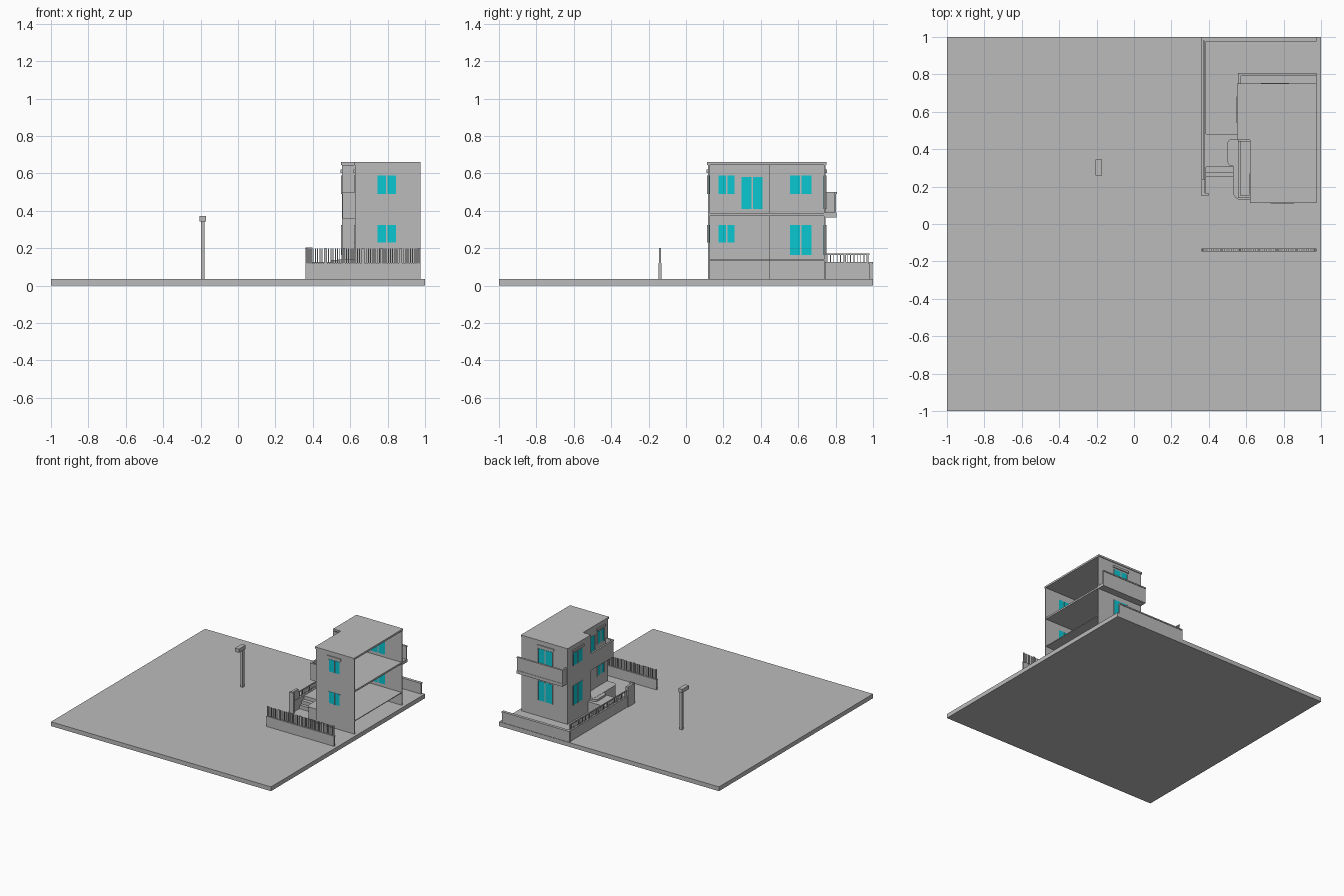
import bpy, bmesh, math

cube = bpy.data.objects.get("Cube")
if cube:
    bpy.data.objects.remove(cube, do_unlink=True)


def material(name, color):
    m = bpy.data.materials.new(name)
    m.use_nodes = True
    m.diffuse_color = (*color, 1)
    m.node_tree.nodes["Principled BSDF"].inputs["Base Color"].default_value = (*color, 1)
    return m


GREY = material("plain grey", (0.5, 0.5, 0.5))
CYAN = material("cyan glass", (0.003, 0.57, 0.65))
GROUND = 0.035
FLOOR = 0.14
ROOF = 0.645
WALL = 0.008


def finish(name, bm, mat):
    bmesh.ops.recalc_face_normals(bm, faces=bm.faces)
    mesh = bpy.data.meshes.new(name)
    bm.to_mesh(mesh)
    bm.free()
    mesh.materials.append(mat)
    obj = bpy.data.objects.new(name, mesh)
    bpy.context.collection.objects.link(obj)
    return obj


def add_box(bm, xs, ys, zs):
    verts = bmesh.ops.create_cube(bm, size=1)["verts"]
    for v in verts:
        v.co = [a + (b - a) * (c + 0.5) for (a, b), c in zip((xs, ys, zs), v.co)]


def box(name, xs, ys, zs, mat=GREY):
    bm = bmesh.new()
    add_box(bm, xs, ys, zs)
    return finish(name, bm, mat)


def prism(name, points, z0, z1):
    bm = bmesh.new()
    face = bm.faces.new([bm.verts.new((x, y, z0)) for x, y in points])
    top = bmesh.ops.extrude_face_region(bm, geom=[face])["geom"]
    bmesh.ops.translate(bm, vec=(0, 0, z1 - z0),
                        verts=[v for v in top if isinstance(v, bmesh.types.BMVert)])
    return finish(name, bm, GREY)


def arc(cx, cy, r, start):
    return [(cx + r * math.cos(math.radians(start + a)), cy + r * math.sin(math.radians(start + a)))
            for a in range(0, 91, 15)]


def pickets(name, axis, fixed, start, end, step, z0, z1, size=0.004):
    bm = bmesh.new()
    across = (fixed - size / 2, fixed + size / 2)
    for i in range(int((end - start) / step) + 1):
        p = start + i * step
        along = (p - size / 2, p + size / 2)
        xs, ys = (along, across) if axis == "x" else (across, along)
        add_box(bm, xs, ys, (z0, z1))
    return finish(name, bm, GREY)


# Ground slab
box("ground_slab", (-1, 1), (-1, 1), (0, GROUND))

# House shell, open towards +x
outline = [(0.971, 0.122), (0.629, 0.122), (0.629, 0.444), (0.559, 0.444), (0.559, 0.741), (0.971, 0.741)]
names = ["front_wall", "entrance_wall", "step_wall", "side_wall", "back_wall"]
h = WALL / 2
for name, (x0, y0), (x1, y1) in zip(names, outline, outline[1:]):
    box(name, (min(x0, x1) - h, max(x0, x1) + h), (min(y0, y1) - h, max(y0, y1) + h), (GROUND, ROOF))
prism("ground_floor", outline, FLOOR - 0.006, FLOOR)
prism("upper_floor", outline, 0.373, 0.387)
roof_outline = [(0.976, 0.112), (0.62, 0.112), (0.62, 0.45), (0.55, 0.45), (0.55, 0.751), (0.976, 0.751)]
prism("roof", roof_outline, ROOF, 0.66)


def window(name, axis, wall, a, b, z0, z1, out, lintel=False):
    """Two panes showing on both wall faces; out is the outward sign."""
    def put(part, along, depth, zs, mat):
        xs, ys = (along, depth) if axis == "x" else (depth, along)
        box(name + part, xs, ys, zs, mat)
    mid = (a + b) / 2
    skin = h + 0.002
    for part, along in (("_pane_a", (a, mid - 0.004)), ("_pane_b", (mid + 0.004, b))):
        put(part, along, (wall - skin, wall + skin), (z0, z1), CYAN)
    near, far = sorted((wall, wall + out * (h + 0.005)))
    # Slim outside frame
    put("_frame_left", (a - 0.006, a), (near, far), (z0, z1), GREY)
    put("_frame_right", (b, b + 0.006), (near, far), (z0, z1), GREY)
    put("_mullion", (mid - 0.004, mid + 0.004), (near, far), (z0, z1), GREY)
    if lintel:
        near, far = sorted((wall, wall + out * (h + 0.008)))
        put("_lintel", (a - 0.016, b + 0.01), (near, far), (z1 + 0.012, z1 + 0.03), GREY)


# Windows and glazed doors
for level, z0, z1 in (("lower", 0.23, 0.325), ("upper", 0.49, 0.59)):
    top = level == "upper"
    window(level + "_front_window", "x", 0.122, 0.747, 0.845, z0, z1, -1, top)
    window(level + "_entrance_window", "y", 0.629, 0.175, 0.26, z0, z1, -1, top)
window("balcony_door", "y", 0.629, 0.298, 0.41, 0.41, 0.58, -1)
window("lower_side_door", "y", 0.559, 0.555, 0.672, 0.165, 0.325, -1)
window("upper_side_window", "y", 0.559, 0.555, 0.672, 0.49, 0.59, -1, True)
window("lower_back_door", "x", 0.741, 0.695, 0.82, 0.165, 0.325, 1)
window("upper_back_door", "x", 0.741, 0.695, 0.82, 0.41, 0.59, 1, True)
box("entrance_door", (0.622, 0.63), (0.3, 0.41), (FLOOR, 0.325))
box("balcony_sill", (0.634, 0.64), (0.285, 0.43), (0.387, 0.391))

# Back balcony, open at the +x end
box("back_balcony_floor", (0.56, 0.975), (0.74, 0.805), (0.365, 0.39))
box("back_balcony_parapet", (0.56, 0.975), (0.793, 0.802), (0.39, 0.49))
box("back_balcony_end", (0.56, 0.568), (0.74, 0.8), (0.39, 0.49))
box("back_balcony_rail", (0.557, 0.975), (0.79, 0.806), (0.49, 0.5))
box("back_balcony_end_rail", (0.557, 0.571), (0.74, 0.79), (0.49, 0.5))

# Side balcony in the notch of the house
box("side_balcony_floor", (0.558, 0.629), (0.142, 0.444), (0.36, 0.387))
box("side_balcony_parapet", (0.558, 0.566), (0.142, 0.444), (0.387, 0.49))
box("side_balcony_end", (0.558, 0.629), (0.142, 0.15), (0.387, 0.49))
box("side_balcony_rail", (0.555, 0.569), (0.139, 0.444), (0.49, 0.5))
box("side_balcony_end_rail", (0.569, 0.629), (0.139, 0.153), (0.49, 0.5))

# Entrance porch, landing and steps
prism("porch", arc(0.57, 0.17, 0.04, 180) + [(0.628, 0.13), (0.628, 0.444), (0.53, 0.444)], GROUND, FLOOR)
prism("landing_step", [(0.56, 0.31), (0.56, 0.455)] + arc(0.525, 0.43, 0.025, 90)
      + arc(0.525, 0.335, 0.025, 180), GROUND, 0.138)
for i, y in enumerate((0.25, 0.275, 0.305)):
    box("entrance_step_%d" % (i + 1), (0.385, 0.558), (y, 0.48), (GROUND, 0.065 + i * 0.028))

# Garden walls and fences
box("back_garden_wall", (0.36, 0.976), (0.98, 0.996), (GROUND, 0.115))
box("back_garden_cap", (0.36, 0.976), (0.976, 1.0), (0.115, 0.125))
box("side_garden_wall", (0.366, 0.382), (0.15, 0.996), (GROUND, 0.115))
box("side_garden_cap", (0.362, 0.386), (0.15, 0.98), (0.115, 0.125))
pickets("side_garden_pickets", "y", 0.374, 0.25, 0.975, 0.018, 0.125, 0.168)
pickets("side_garden_posts", "y", 0.374, 0.25, 0.98, 0.12, 0.125, 0.17, 0.01)
box("side_garden_rail", (0.37, 0.378), (0.24, 0.98), (0.164, 0.171))
box("gate_pillar", (0.36, 0.398), (0.15, 0.165), (GROUND, 0.205))
box("gate_panel", (0.36, 0.38), (0.165, 0.24), (GROUND, 0.2))
box("front_fence_wall", (0.362, 0.976), (-0.146, -0.132), (GROUND, 0.112))
box("front_fence_cap", (0.36, 0.976), (-0.148, -0.13), (0.112, 0.12))
pickets("front_fence_pickets", "x", -0.139, 0.367, 0.974, 0.0118, 0.12, 0.198, 0.005)
pickets("front_fence_posts", "x", -0.139, 0.367, 0.974, 0.1, 0.12, 0.2, 0.009)

# Street lamp
box("lamp_pole", (-0.199, -0.178), (0.314, 0.336), (GROUND, 0.345))
box("lamp_head", (-0.207, -0.172), (0.258, 0.345), (0.343, 0.373))
